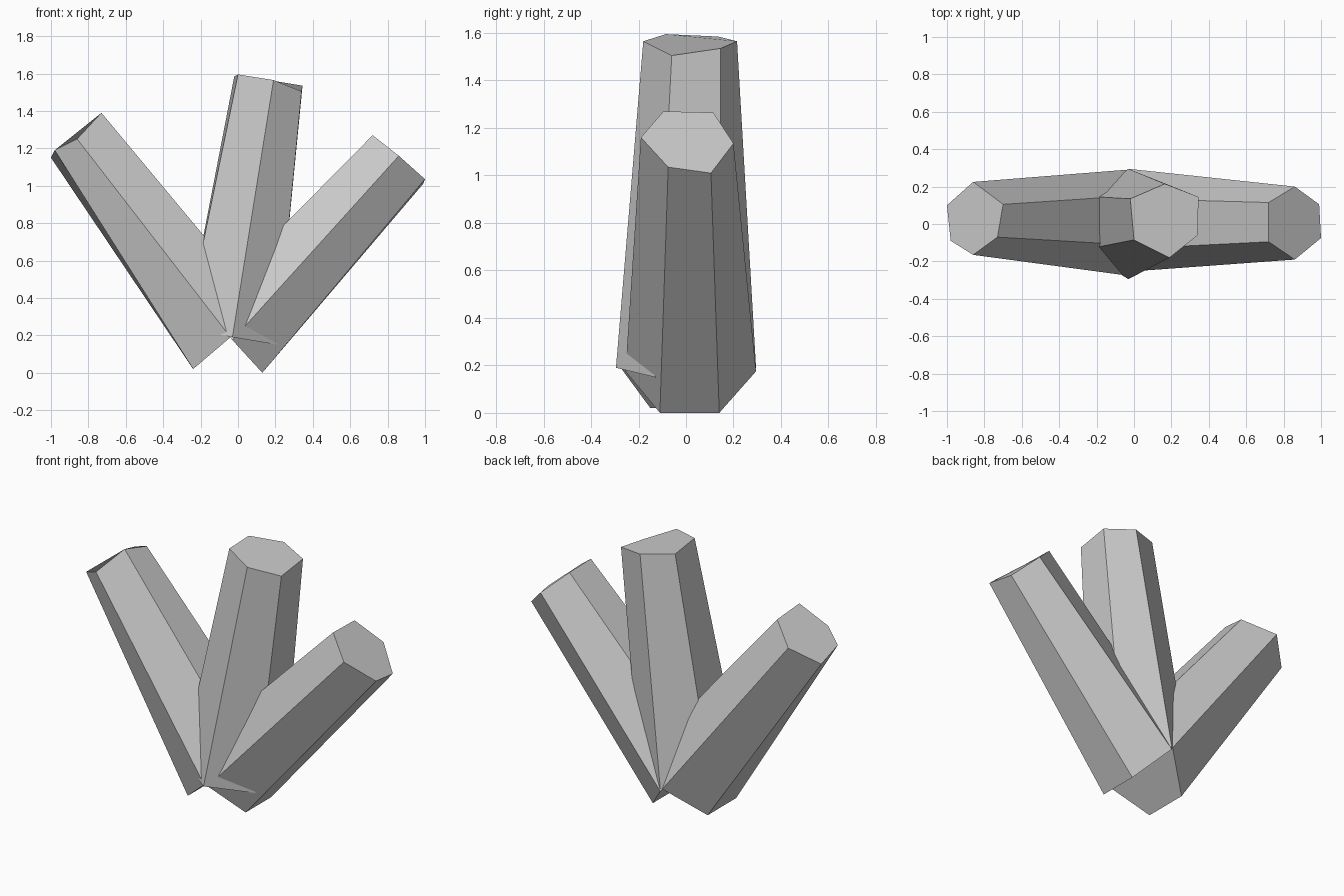
import bpy
import bmesh

default_cube = bpy.data.objects.get("Cube")
if default_cube:
    bpy.data.objects.remove(default_cube, do_unlink=True)

# Single stone colour
stone = bpy.data.materials.new("pale_grey_stone")
stone.use_nodes = True
stone.diffuse_color = (0.6, 0.6, 0.6, 1)
stone.node_tree.nodes["Principled BSDF"].inputs["Base Color"].default_value = stone.diffuse_color


def foot_ring(outer, middle, inner, widths):
    """Six base corners from three (x, z) stations and their (front, back) y values."""
    (of, ob), (mf, mb), (nf, nb) = widths
    stations = [(outer, ob), (outer, of), (middle, mf),
                (inner, nf), (inner, nb), (middle, mb)]
    return [(station[0], y, station[1]) for station, y in stations]


def crystal(name, foot, tip):
    """Loft a six-sided shaft between two rings and close both ends."""
    bm = bmesh.new()
    lower = [bm.verts.new(corner) for corner in foot]
    upper = [bm.verts.new(corner) for corner in tip]
    count = len(lower)
    for i in range(count):
        j = (i + 1) % count
        bm.faces.new((lower[i], lower[j], upper[j], upper[i]))
    bm.faces.new(lower)
    bm.faces.new(upper)
    bmesh.ops.recalc_face_normals(bm, faces=bm.faces[:])
    mesh = bpy.data.meshes.new(name)
    bm.to_mesh(mesh)
    bm.free()
    mesh.materials.append(stone)
    shaft = bpy.data.objects.new(name, mesh)
    bpy.context.collection.objects.link(shaft)
    return shaft


# Tip rings run: outer back, outer front, middle front, inner front, inner back, middle back

# Tall upright crystal
crystal(
    "centre_crystal",
    foot_ring(outer=(0.21, 0.15), middle=(-0.03, 0.19), inner=(-0.28, 0.24),
              widths=[(-0.13, 0.15), (-0.295, 0.295), (-0.14, 0.15)]),
    [(0.345, 0.145, 1.535), (0.34, -0.06, 1.505), (0.19, -0.18, 1.565),
     (0, -0.085, 1.595), (-0.02, 0.135, 1.585), (0.165, 0.215, 1.565)],
)

# Crystal leaning towards the model's right
crystal(
    "right_crystal",
    foot_ring(outer=(-0.24, 0.02), middle=(-0.04, 0.19), inner=(0.12, 0.37),
              widths=[(-0.15, 0.13), (-0.275, 0.29), (-0.12, 0.16)]),
    [(-1, 0.1, 1.15), (-0.98, -0.09, 1.19), (-0.86, -0.165, 1.25),
     (-0.73, -0.07, 1.39), (-0.7, 0.105, 1.35), (-0.86, 0.225, 1.26)],
)

# Crystal leaning towards the model's left
crystal(
    "left_crystal",
    foot_ring(outer=(0.13, 0), middle=(-0.03, 0.175), inner=(-0.18, 0.36),
              widths=[(-0.11, 0.14), (-0.255, 0.295), (-0.14, 0.14)]),
    [(0.99, 0.105, 1.01), (1, -0.075, 1.035), (0.86, -0.19, 1.16),
     (0.72, -0.095, 1.27), (0.72, 0.115, 1.265), (0.86, 0.2, 1.135)],
)
